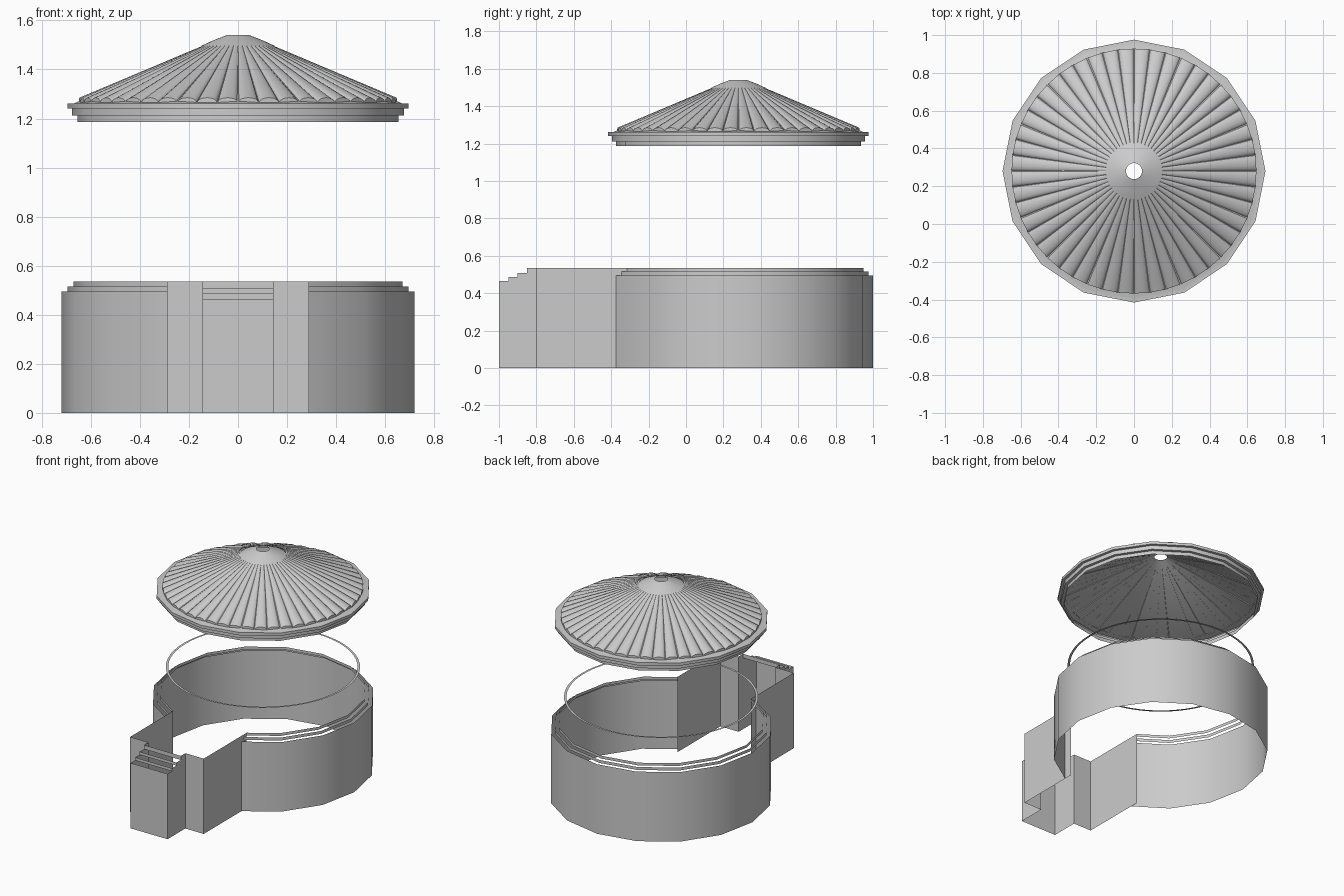
import bpy, bmesh, math
from mathutils import Vector

if "Cube" in bpy.data.objects:
    bpy.data.objects.remove(bpy.data.objects["Cube"])

CY = 0.28          # centre of the round hall
DOOR = 0.29        # half width of the porch
SIDES = 16


def make(name, verts, faces, smooth=None):
    me = bpy.data.meshes.new(name)
    me.from_pydata(verts, [], faces)
    bm = bmesh.new()
    bm.from_mesh(me)
    bmesh.ops.remove_doubles(bm, verts=bm.verts, dist=0.00005)
    bmesh.ops.recalc_face_normals(bm, faces=bm.faces)
    bm.to_mesh(me)
    bm.free()
    ob = bpy.data.objects.new(name, me)
    bpy.context.collection.objects.link(ob)
    if smooth:
        bpy.ops.object.select_all(action='DESELECT')
        bpy.context.view_layer.objects.active = ob
        ob.select_set(True)
        bpy.ops.object.shade_smooth_by_angle(angle=math.radians(smooth))
    return ob


def wall(name, path, z0, z1, smooth=None):
    """Single upright sheet along a plan path."""
    n = len(path)
    verts = [(x, y, z) for z in (z0, z1) for x, y in path]
    faces = [(i, i + 1, n + i + 1, n + i) for i in range(n - 1)]
    return make(name, verts, faces, smooth)


def lathe(name, profile, sides, smooth=None):
    """Open profile of (radius, z) turned around the hall axis."""
    verts, faces = [], []
    for r, z in profile:
        for k in range(sides):
            a = 2 * math.pi * k / sides
            verts.append((r * math.cos(a), CY + r * math.sin(a), z))
    for j in range(len(profile) - 1):
        for k in range(sides):
            m = (k + 1) % sides
            faces.append((j * sides + k, j * sides + m,
                          (j + 1) * sides + m, (j + 1) * sides + k))
    return make(name, verts, faces, smooth)


def open_ring(r):
    """Sixteen-sided plan, cut open at the porch."""
    def pt(deg):
        a = math.radians(deg)
        return Vector((r * math.cos(a), CY + r * math.sin(a)))
    a, b = pt(-67.5), pt(-45)
    s = a.lerp(b, (DOOR - a.x) / (b.x - a.x))
    return ([(s.x, s.y)] + [tuple(pt(-45 + 22.5 * k)) for k in range(13)]
            + [(-s.x, s.y)])


# Round hall wall and its two stepped-in rim bands (upright sheets only)
wall("hall_wall", open_ring(0.72), 0, 0.495, 30)
wall("rim_band_lower", open_ring(0.695), 0.495, 0.516, 30)
wall("rim_band_upper", open_ring(0.67), 0.516, 0.536, 30)

# Porch side walls with returns to the narrow entrance bay
for sx, side in ((1, "right"), (-1, "left")):
    wall("porch_wall_" + side,
         [(sx * DOOR, -0.316), (sx * DOOR, -0.8), (sx * 0.145, -0.8)], 0, 0.536)

# Entrance bay: front wall, stepped cheeks and step risers
levels = [0.465, 0.486, 0.507, 0.536]
wall("entrance_front", [(-0.145, -1), (0.145, -1)], 0, levels[0])
for sx, side in ((1, "right"), (-1, "left")):
    outline = [(-0.8, 0), (-1.0, 0), (-1.0, levels[0])]
    for i in range(1, 4):
        y = -1 + 0.05 * i
        outline += [(y, levels[i - 1]), (y, levels[i])]
    outline.append((-0.8, levels[3]))
    make("entrance_cheek_" + side, [(sx * 0.145, y, z) for y, z in outline],
         [tuple(range(len(outline)))])
for i in range(1, 4):
    y = -1 + 0.05 * i
    wall(f"step_riser_{i}", [(-0.145, y), (0.145, y)], levels[i - 1], levels[i])

# Thin floating ring
lathe("thin_ring", [(0.611, 0.70), (0.627, 0.70)], 64)

# Roof sheet with stepped cornice and a hole at the top
lathe("roof_cone", [(0.655, 1.186), (0.655, 1.212), (0.676, 1.212), (0.676, 1.241),
                    (0.696, 1.241), (0.696, 1.261), (0.67, 1.261), (0.043, 1.538)],
      SIDES, 25)
lathe("roof_cap", [(0.15, 1.496), (0.10, 1.519), (0.043, 1.541)], 48, 30)

# Tapering half-round roof ribs
RIBS, ARC = 48, 8
slope = (1.538 - 1.261) / (0.67 - 0.043)
verts, faces = [], []
for k in range(RIBS):
    a = 2 * math.pi * (k + 0.5) / RIBS
    out, tan = Vector((math.cos(a), math.sin(a), 0)), Vector((-math.sin(a), math.cos(a), 0))
    base = len(verts)
    for r, h in ((0.647, 0.02), (0.09, 0.003)):
        w = r * math.tan(math.pi / RIBS) * 0.97
        z = 1.261 + slope * (0.67 - r) - 0.006 * r / 0.647
        for i in range(ARC + 1):
            t = math.pi * i / ARC
            p = out * r + tan * (w * math.cos(t))
            verts.append((p.x, CY + p.y, z + h * math.sin(t)))
    faces += [(base + i, base + i + 1, base + ARC + 2 + i, base + ARC + 1 + i)
              for i in range(ARC)]
    faces.append(tuple(range(base, base + ARC + 1)))
make("roof_ribs", verts, faces, 40)
